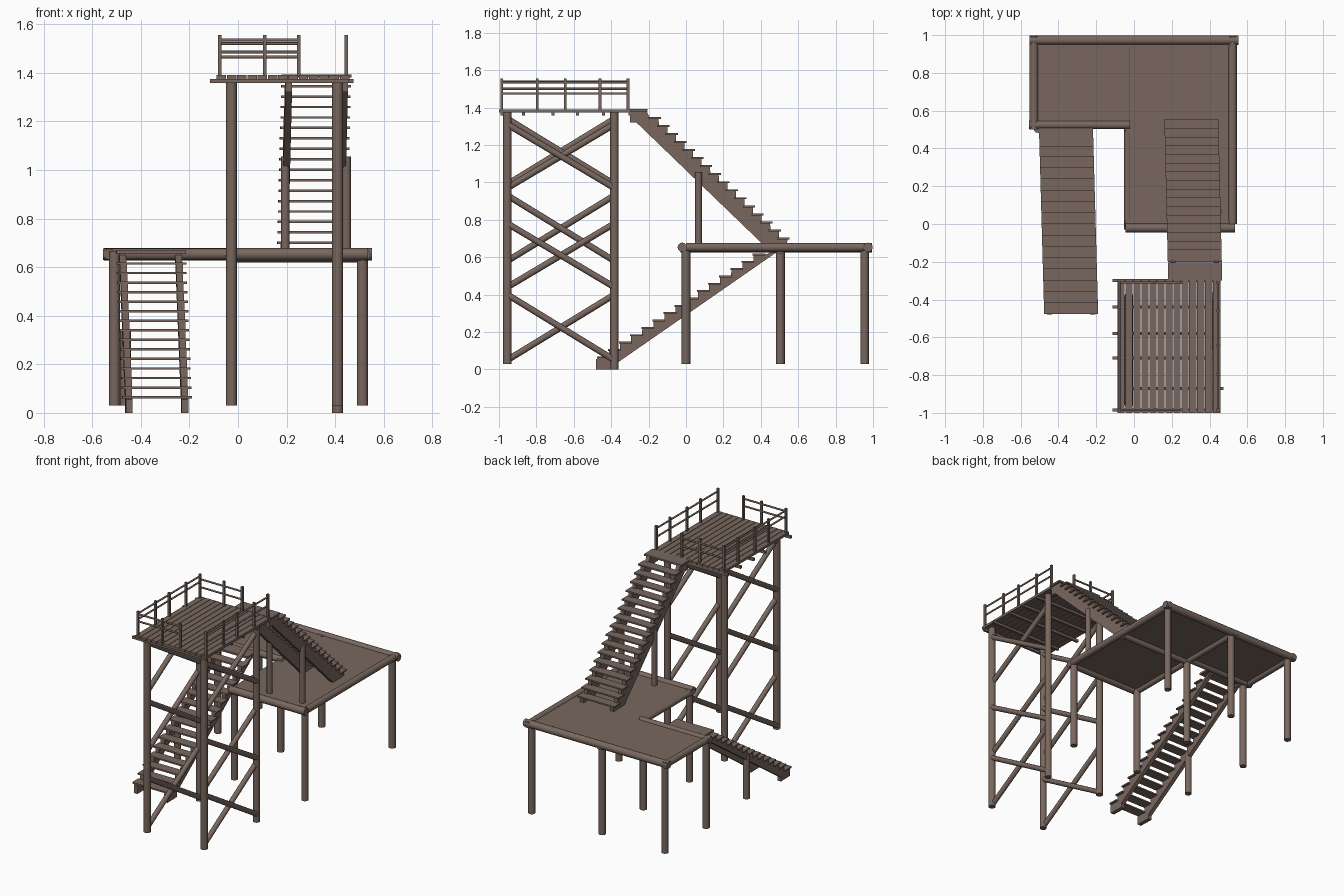
import bpy, bmesh, math
from mathutils import Vector, Matrix

if "Cube" in bpy.data.objects:
    bpy.data.objects.remove(bpy.data.objects["Cube"], do_unlink=True)

COLOUR = (0.19, 0.137, 0.113, 1)
wood = bpy.data.materials.new("weathered_wood")
wood.use_nodes = True
wood.diffuse_color = COLOUR
wood.node_tree.nodes["Principled BSDF"].inputs["Base Color"].default_value = COLOUR


def finish(bm, name, smooth=False):
    bmesh.ops.recalc_face_normals(bm, faces=bm.faces)
    mesh = bpy.data.meshes.new(name)
    bm.to_mesh(mesh)
    bm.free()
    mesh.materials.append(wood)
    ob = bpy.data.objects.new(name, mesh)
    bpy.context.collection.objects.link(ob)
    if smooth:
        bpy.ops.object.select_all(action="DESELECT")
        ob.select_set(True)
        bpy.context.view_layer.objects.active = ob
        bpy.ops.object.shade_smooth_by_angle(angle=math.radians(40))
    return ob


def log(name, a, b, r=0.023):
    """Round timber from point a to point b."""
    a, b = Vector(a), Vector(b)
    turn = (b - a).to_track_quat("Z", "Y").to_matrix().to_4x4()
    bm = bmesh.new()
    bmesh.ops.create_cone(bm, cap_ends=True, segments=12, radius1=r, radius2=r,
                          depth=(b - a).length,
                          matrix=Matrix.Translation((a + b) / 2) @ turn)
    return finish(bm, name, True)


def box(name, x, y, z):
    """Sawn timber between the given ranges."""
    bm = bmesh.new()
    size = Matrix.Diagonal((x[1] - x[0], y[1] - y[0], z[1] - z[0], 1))
    mid = Vector((sum(x) / 2, sum(y) / 2, sum(z) / 2))
    bmesh.ops.create_cube(bm, size=1, matrix=Matrix.Translation(mid) @ size)
    return finish(bm, name)


def skew(ob, x_at_zero, rate):
    """Lay a flight of stairs slightly off the y axis."""
    for v in ob.data.vertices:
        v.co.x += x_at_zero + rate * v.co.y


def stringer(name, profile, x):
    """Side board of a stair, extruded from a y-z outline."""
    bm = bmesh.new()
    face = bm.faces.new([bm.verts.new((x - 0.014, y, z)) for y, z in profile])
    new = bmesh.ops.extrude_face_region(bm, geom=[face])["geom"]
    bmesh.ops.translate(bm, vec=(0.028, 0, 0),
                        verts=[v for v in new if isinstance(v, bmesh.types.BMVert)])
    return finish(bm, name)


def flight(name, first, last, count, underside, x0, rate, depth):
    """Sawtooth stringers with overhanging treads; underside closes the outline."""
    dy = (last[0] - first[0]) / (count - 1)
    dz = (last[1] - first[1]) / (count - 1)
    gap = 0.001 * (1 if dz > 0 else -1)
    teeth = []
    for i in range(count):
        y, z = first[0] + i * dy, first[1] + i * dz - 0.01
        teeth += [(y - dy / 2 + max(gap, 0), z), (y + dy / 2 + min(gap, 0), z)]
        tread = box(name + "_tread", (-0.143, 0.143), (y - depth / 2, y + depth / 2),
                    (z, z + 0.01))
        skew(tread, x0, rate)
    for side in (-1, 1):
        skew(stringer(name + "_stringer", teeth + underside, side * 0.115), x0, rate)


# Tower posts and their crossed braces
TOWER_X = (-0.027, 0.41)
TOWER_Y = (-0.955, -0.383)
for x in TOWER_X:
    for y in TOWER_Y:
        foot = 0 if x > 0 and y > -0.5 else 0.03
        log("tower_post", (x, y, foot), (x, y, 1.375))
panels = {TOWER_X[0]: ((0.05, 0.40), (0.58, 0.93), (0.99, 1.34)),
          TOWER_X[1]: ((0.05, 0.40), (0.44, 0.78), (0.97, 1.31))}
for x, spans in panels.items():
    for low, high in spans:
        log("tower_brace", (x - 0.005, TOWER_Y[0], low), (x - 0.005, TOWER_Y[1], high), 0.017)
        log("tower_brace", (x + 0.005, TOWER_Y[0], high), (x + 0.005, TOWER_Y[1], low), 0.017)

# Tower platform: cross beams and planks
for y in (-0.985, -0.87, -0.71, -0.58, -0.44, -0.3):
    ends = (-0.085, 0.475) if y == -0.87 else (-0.115, 0.455)
    box("platform_beam", ends, (y - 0.008, y + 0.008), (1.357, 1.375))
PLANKS = 13
pitch = 0.55 / PLANKS
for i in range(PLANKS):
    x = -0.09 + pitch * (i + 0.5)
    box("platform_plank", (x - pitch * 0.46, x + pitch * 0.46), (-1, -0.29), (1.373, 1.39))


# Platform railings
def railing(points, bars):
    for x, y in points:
        box("railing_post", (x - 0.007, x + 0.007), (y - 0.007, y + 0.007), (1.385, 1.555))
    for z in bars:
        log("railing_bar", (*points[0], z), (*points[-1], z), 0.006)


SIDE_Y = (-0.985, -0.795, -0.645, -0.46, -0.31)
END_X = (-0.075, 0.11, 0.25)
for x, bars in ((-0.075, (1.5, 1.54)), (0.445, (1.475, 1.535))):
    railing([(x, y) for y in SIDE_Y], bars)
for y, bars in ((-0.985, (1.485, 1.535)), (-0.31, (1.465, 1.52))):
    railing([(x, y) for x in END_X], bars)

# Lower deck panels
box("large_deck", (-0.04, 0.525), (-0.02, 0.98), (0.65, 0.662))
box("small_deck", (-0.53, -0.04), (0.52, 0.98), (0.65, 0.662))

# Lower deck edge logs
Z = 0.653
log("back_log", (-0.552, 0.973, Z), (0.552, 0.973, Z), 0.025)
log("right_log", (0.522, 0, Z), (0.522, 0.995, Z))
log("left_log", (-0.53, 0.5, Z), (-0.53, 0.995, Z))
log("front_log", (-0.045, -0.02, Z), (0.535, -0.02, Z), 0.025)
log("small_front_log", (-0.555, 0.525, Z), (-0.02, 0.525, Z))
log("middle_log", (-0.032, -0.03, Z - 0.008), (-0.032, 0.995, Z - 0.008), 0.02)
log("under_joist", (-0.03, 0.505, 0.638), (0.515, 0.505, 0.638), 0.019)

# Lower deck posts
for x, y in ((-0.027, 0), (0.513, 0), (-0.508, 0.505), (-0.027, 0.505),
             (-0.508, 0.955), (-0.027, 0.955), (0.513, 0.955)):
    log("deck_post", (x, y, 0.03), (x, y, 0.665))

# Lower stair with its support post and landing board
flight("lower_stair", (-0.443, 0.07), (0.39, 0.62), 15,
       [(0.50, 0.65), (0.50, 0.63), (0.475, 0.62), (-0.375, 0.03), (-0.375, 0), (-0.48, 0),
        (-0.48, 0.055)], -0.346, -0.028, 0.068)
landing = box("lower_landing", (-0.143, 0.143), (0.41, 0.51), (0.655, 0.668))
skew(landing, -0.346, -0.028)
log("lower_stair_post", (-0.463, 0, 0.03), (-0.463, 0, 0.34))

# Upper stair with its support posts and landing board
flight("upper_stair", (-0.168, 1.35), (0.52, 0.705), 16,
       [(0.54, 0.66), (0.42, 0.66), (-0.265, 1.32), (-0.30, 1.32), (-0.30, 1.38),
        (-0.21, 1.38)], 0.317, -0.024, 0.066)
top = box("upper_landing", (-0.143, 0.143), (-0.30, -0.205), (1.38, 1.392))
skew(top, 0.317, -0.024)
for x in (0.195, 0.447):
    log("upper_stair_post", (x, 0.067, 0.65), (x, 0.067, 1.055), 0.018)
